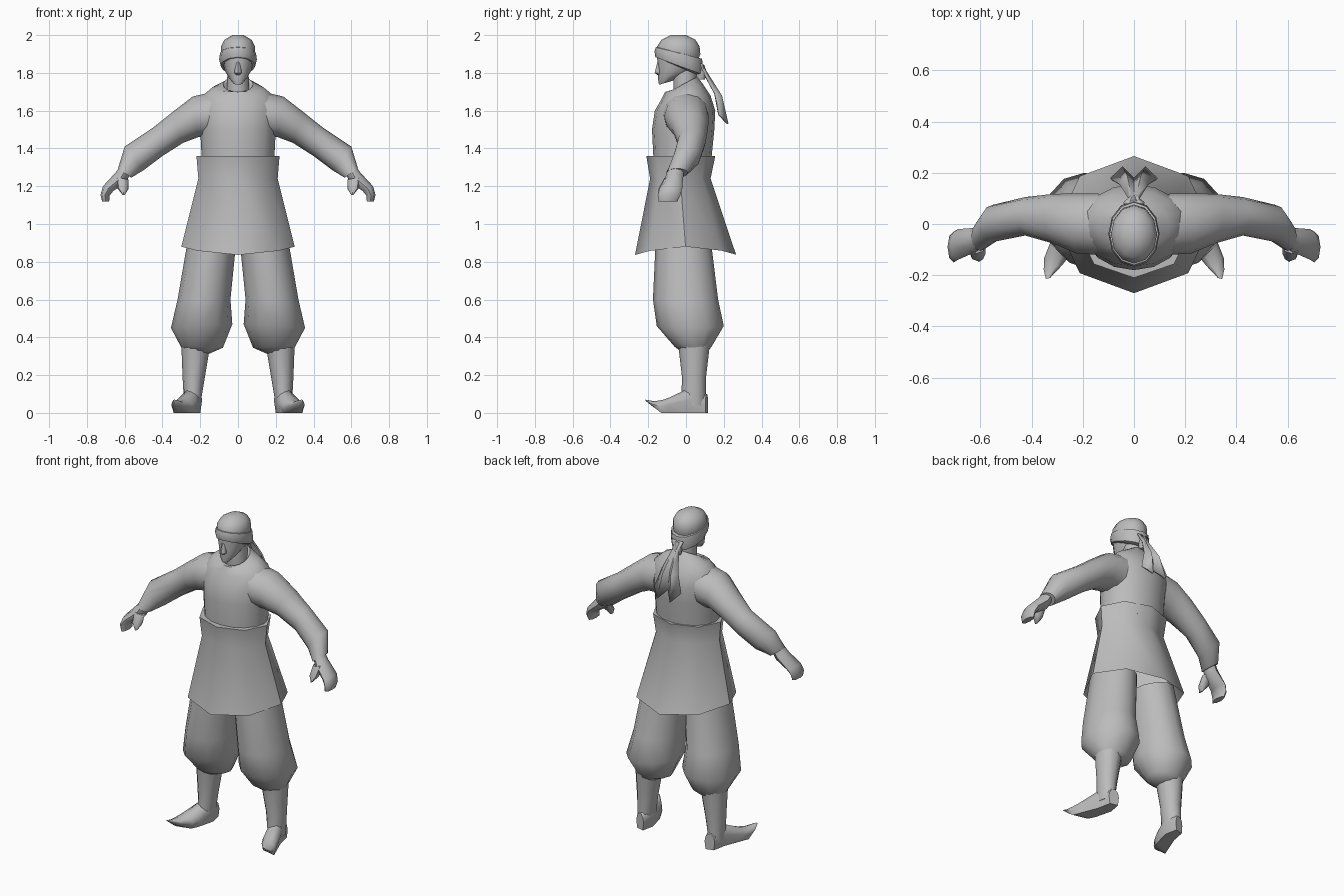
import bpy, bmesh, math
from mathutils import Vector

cube = bpy.data.objects.get("Cube")
if cube:
    bpy.data.objects.remove(cube, do_unlink=True)

shade = (.5, .5, .5, 1)
grey = bpy.data.materials.new("plain grey")
grey.use_nodes = True
grey.diffuse_color = shade
grey.node_tree.nodes["Principled BSDF"].inputs["Base Color"].default_value = shade


def finish(name, bm, mirror=False):
    """Turn a bmesh into a smooth-shaded object, optionally mirrored across x."""
    bmesh.ops.recalc_face_normals(bm, faces=bm.faces)
    mesh = bpy.data.meshes.new(name)
    bm.to_mesh(mesh)
    bm.free()
    mesh.materials.append(grey)
    obj = bpy.data.objects.new(name, mesh)
    bpy.context.collection.objects.link(obj)
    bpy.ops.object.select_all(action='DESELECT')
    obj.select_set(True)
    bpy.context.view_layer.objects.active = obj
    bpy.ops.object.shade_smooth_by_angle(angle=math.radians(50))
    if mirror:
        obj.modifiers.new("mirror", 'MIRROR')
    return obj


def cross(outer, inner, front, back, rise=0):
    """Ring between two (x, z) points, with depth in y and a rise towards the back."""
    middle = (front + back) / 2
    return (Vector((outer[0], middle, outer[1])), Vector((inner[0], middle, inner[1])),
            Vector((0, (back - front) / 2, rise)))


def level(z, width, front, back, rise=0):
    """Ring centred on the body, width measured from the middle."""
    return cross((width, z), (-width, z), front, back, rise)


def sole(y, width, low, high):
    """Upright ring across a shoe that turns outwards towards the toe."""
    x = .24 + .45 * max(0, -y)
    height = (low + high) / 2
    slant = width / 4
    return (Vector((x + width, y - slant, height)), Vector((x - width, y + slant, height)),
            Vector((0, 0, (high - low) / 2)))


def loft(*rings, sides=12, open_end=False):
    """Skin a tube through the rings and close its ends."""
    bm = bmesh.new()
    turns = [math.tau * i / sides for i in range(sides)]
    loops = [[bm.verts.new((a + b) / 2 + (a - b) / 2 * math.cos(t) + half * math.sin(t))
              for t in turns] for a, b, half in rings]
    for near, far in zip(loops, loops[1:]):
        for i in range(sides):
            bm.faces.new((near[i - 1], near[i], far[i], far[i - 1]))
    bm.faces.new(loops[0])
    if not open_end:
        bm.faces.new(loops[-1])
    return bm


# Torso, ending in a collar that dips at the front
finish("torso", loft(
    level(z=1.3, width=.19, front=-.17, back=.13),
    level(z=1.5, width=.2, front=-.18, back=.15),
    level(z=1.6, width=.21, front=-.165, back=.155),
    level(z=1.67, width=.2, front=-.13, back=.13, rise=.01),
    level(z=1.72, width=.14, front=-.11, back=.09, rise=.02),
    level(z=1.74, width=.08, front=-.09, back=.06, rise=.04),
    level(z=1.71, width=.06, front=-.07, back=.04, rise=.03), sides=16))

# Tunic skirt with its waistband, hem dipping at front and back
skirt = loft(
    level(z=1.36, width=.22, front=-.21, back=.155),
    level(z=1.24, width=.21, front=-.19, back=.13),
    level(z=.88, width=.3, front=-.27, back=.265), sides=8, open_end=True)
for v in skirt.verts:
    if v.co.z < 1:
        v.co.z -= .6 * v.co.y ** 2
finish("tunic_skirt", skirt)

# Sleeves, full at the forearm and gathered into cuffs
finish("sleeves", loft(
    cross(outer=(.13, 1.7), inner=(.15, 1.46), front=-.12, back=.12),
    cross(outer=(.24, 1.675), inner=(.21, 1.46), front=-.115, back=.12),
    cross(outer=(.35, 1.59), inner=(.29, 1.43), front=-.075, back=.117),
    cross(outer=(.45, 1.51), inner=(.4, 1.36), front=-.045, back=.105),
    cross(outer=(.6, 1.41), inner=(.5, 1.285), front=-.07, back=.075),
    cross(outer=(.635, 1.295), inner=(.565, 1.245), front=-.105, back=.01)), mirror=True)

# Hands: a curled mitt of fingers and a separate thumb
finish("hands", loft(
    cross(outer=(.62, 1.31), inner=(.57, 1.27), front=-.095, back=-.01),
    cross(outer=(.65, 1.27), inner=(.59, 1.22), front=-.11, back=-.015),
    cross(outer=(.715, 1.2), inner=(.66, 1.175), front=-.14, back=-.02),
    cross(outer=(.728, 1.155), inner=(.68, 1.15), front=-.15, back=-.03),
    cross(outer=(.72, 1.12), inner=(.682, 1.12), front=-.145, back=-.045),
    sides=8), mirror=True)
finish("thumbs", loft(
    cross(outer=(.65, 1.25), inner=(.58, 1.235), front=-.115, back=-.06),
    cross(outer=(.64, 1.19), inner=(.58, 1.185), front=-.145, back=-.09),
    cross(outer=(.61, 1.153), inner=(.6, 1.153), front=-.148, back=-.12),
    sides=8), mirror=True)

# Baggy trousers gathered below the knee
finish("trousers", loft(
    cross(outer=(.26, .95), inner=(.01, .9), front=-.16, back=.13),
    cross(outer=(.32, .6), inner=(.04, .6), front=-.175, back=.17),
    cross(outer=(.355, .45), inner=(.03, .47), front=-.155, back=.2),
    cross(outer=(.305, .355), inner=(.08, .345), front=-.06, back=.135),
    cross(outer=(.29, .33), inner=(.16, .31), front=-.02, back=.11)), mirror=True)

# Lower legs
finish("lower_legs", loft(
    cross(outer=(.3, .36), inner=(.15, .34), front=-.04, back=.125),
    cross(outer=(.293, .18), inner=(.177, .18), front=-.02, back=.105),
    cross(outer=(.285, .04), inner=(.2, .04), front=-.03, back=.105)), mirror=True)

# Shoes with flat soles and upturned toes
shoe = loft(
    sole(y=.11, width=.03, low=0, high=.1),
    sole(y=.03, width=.05, low=0, high=.14),
    sole(y=-.08, width=.06, low=0, high=.085),
    sole(y=-.12, width=.057, low=0, high=.07),
    sole(y=-.17, width=.036, low=.03, high=.062),
    sole(y=-.213, width=.008, low=.063, high=.07), sides=10)
for v in shoe.verts:
    if v.co.y > -.14 and v.co.z < .03:
        v.co.z = 0
finish("shoes", shoe, mirror=True)

# Neck, head and nose
finish("neck", loft(
    level(z=1.68, width=.06, front=-.065, back=.05),
    level(z=1.84, width=.055, front=-.07, back=.06)))
finish("head", loft(
    level(z=1.747, width=.026, front=-.143, back=-.075, rise=.01),
    level(z=1.775, width=.05, front=-.148, back=-.03, rise=.01),
    level(z=1.815, width=.071, front=-.147, back=.045),
    level(z=1.9, width=.09, front=-.155, back=.076),
    level(z=1.94, width=.09, front=-.153, back=.072),
    level(z=1.975, width=.072, front=-.13, back=.05),
    level(z=2, width=.03, front=-.08, back=0)))
finish("nose", loft(
    level(z=1.865, width=.01, front=-.15, back=-.12),
    level(z=1.8, width=.02, front=-.166, back=-.12),
    level(z=1.788, width=.01, front=-.15, back=-.12), sides=8))

# Headband sloping down to the knot at the back
finish("headband", loft(
    level(z=1.835, width=.08, front=-.15, back=.06, rise=-.045),
    level(z=1.838, width=.092, front=-.162, back=.085, rise=-.045),
    level(z=1.87, width=.1, front=-.167, back=.09, rise=-.045),
    level(z=1.905, width=.095, front=-.16, back=.085, rise=-.03),
    level(z=1.91, width=.08, front=-.14, back=.06, rise=-.03)))
finish("headband_knot", loft(
    level(z=1.765, width=.018, front=.055, back=.1),
    level(z=1.8, width=.028, front=.05, back=.112),
    level(z=1.845, width=.02, front=.05, back=.095), sides=8))

# Pleated cloth tails fanning out from the knot, ending in two points
bm = bmesh.new()
rows = []
for width, y, z, fold in ((.04, .08, 1.85, 0), (.02, .1, 1.8, .3),
                          (.055, .165, 1.69, .7), (.09, .19, 1.58, 1)):
    rows.append([bm.verts.new((width * side / 2, y + (.03 if side % 2 else -.015) * fold,
                               z - (.05 * fold ** 4 if side % 2 else 0)))
                 for side in range(-2, 3)])
for upper, lower in zip(rows, rows[1:]):
    for i in range(len(upper) - 1):
        bm.faces.new((upper[i], upper[i + 1], lower[i + 1], lower[i]))
cloth = finish("headband_tails", bm).modifiers.new("cloth thickness", 'SOLIDIFY')
cloth.thickness = .01
cloth.offset = 0
